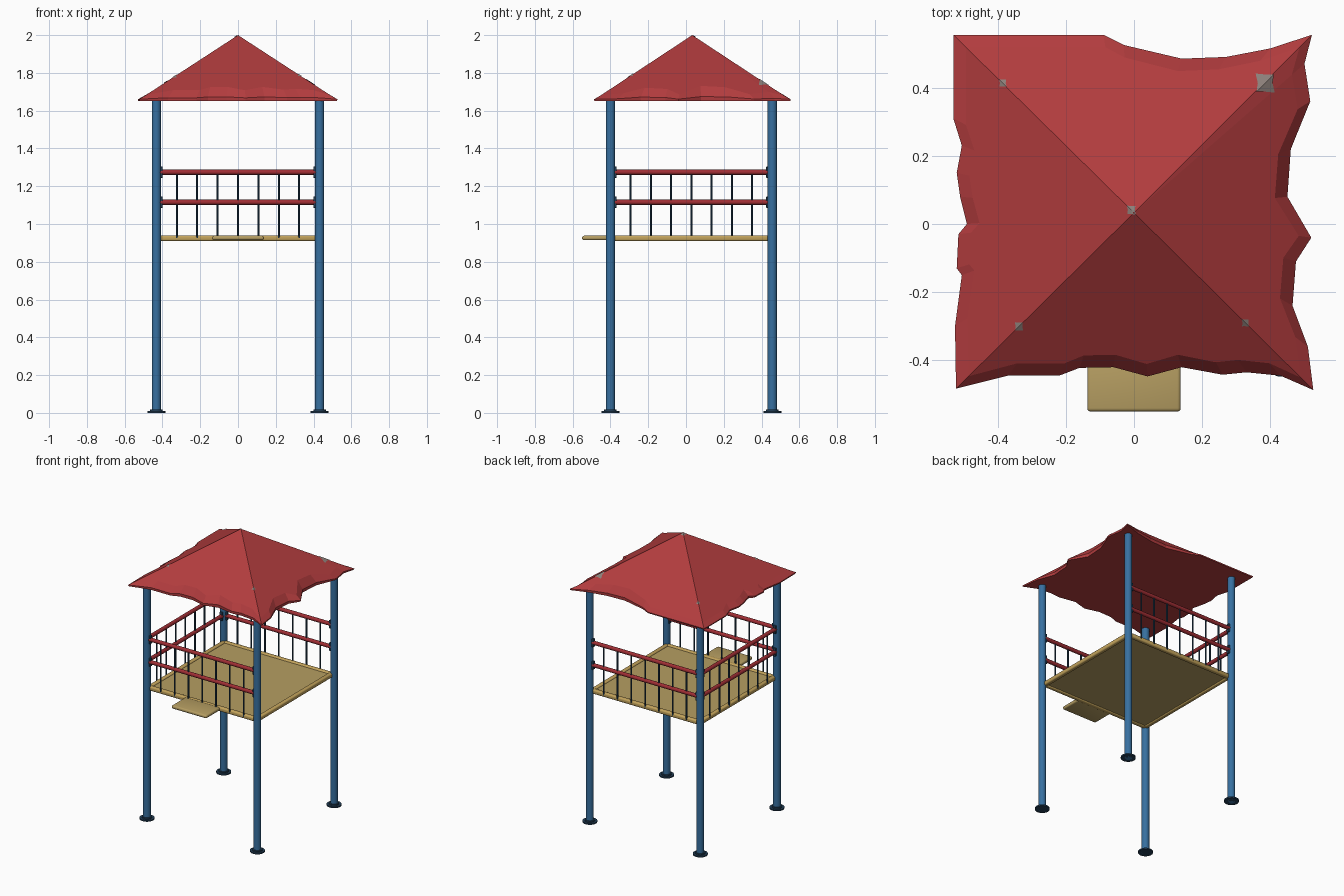
import bpy, bmesh, math
from mathutils import Vector

if "Cube" in bpy.data.objects:
    bpy.data.objects.remove(bpy.data.objects["Cube"])


def material(name, rgb):
    m = bpy.data.materials.new(name)
    m.diffuse_color = [(c / 255 / 12.92 if c < 10 else ((c / 255 + 0.055) / 1.055) ** 2.4)
                       for c in rgb] + [1]
    m.use_nodes = True
    m.node_tree.nodes["Principled BSDF"].inputs["Base Color"].default_value = m.diffuse_color
    return m


RED = material("roof red", (178, 60, 62))
RAIL_RED = material("rail red", (160, 46, 52))
BLUE = material("post blue", (55, 112, 160))
DARK = material("dark blue", (34, 62, 86))
TAN = material("floor tan", (182, 158, 98))
RIM = material("rim tan", (196, 164, 92))
GREY = material("worn grey", (140, 128, 122))

PX, PY0, PY1, CY = 0.432, -0.40, 0.457, 0.033    # post positions, roof centre


def finish(bm, name, mat, smooth=False):
    bmesh.ops.recalc_face_normals(bm, faces=bm.faces)
    me = bpy.data.meshes.new(name)
    bm.to_mesh(me)
    bm.free()
    me.materials.append(mat)
    ob = bpy.data.objects.new(name, me)
    bpy.context.collection.objects.link(ob)
    if smooth:
        bpy.ops.object.select_all(action='DESELECT')
        bpy.context.view_layer.objects.active = ob
        ob.select_set(True)
        bpy.ops.object.shade_smooth_by_angle(angle=math.radians(40))
    return ob


def rod(name, a, b, r, mat, sides=16):
    a, b = Vector(a), Vector(b)
    bm = bmesh.new()
    bmesh.ops.create_cone(bm, cap_ends=True, segments=sides, radius1=r, radius2=r,
                          depth=(b - a).length)
    rot = Vector((0, 0, 1)).rotation_difference(b - a).to_matrix()
    bmesh.ops.rotate(bm, matrix=rot, verts=bm.verts)
    bmesh.ops.translate(bm, vec=(a + b) / 2, verts=bm.verts)
    return finish(bm, name, mat, True)


def box(name, lo, hi, mat, bevel=0.0):
    lo, hi = Vector(lo), Vector(hi)
    bm = bmesh.new()
    bmesh.ops.create_cube(bm, size=1)
    bmesh.ops.scale(bm, vec=hi - lo, verts=bm.verts)
    bmesh.ops.translate(bm, vec=(lo + hi) / 2, verts=bm.verts)
    if bevel:
        bmesh.ops.bevel(bm, geom=bm.edges[:], offset=bevel, segments=3, profile=0.5,
                        affect='EDGES')
    return finish(bm, name, mat, bevel > 0)


# Posts with foot flanges
for sx, sn in ((-1, "left"), (1, "right")):
    for y, fn in ((PY0, "front"), (PY1, "back")):
        x = sx * PX
        rod(f"{fn}_{sn}_post", (x, y, 0), (x, y, 1.665), 0.0245, BLUE, 24)
        rod(f"{fn}_{sn}_foot", (x, y, 0), (x, y, 0.009), 0.048, DARK, 24)
        rod(f"{fn}_{sn}_foot_collar", (x, y, 0.008), (x, y, 0.018), 0.033, DARK, 24)

# Floor panel, rounded rim bars and front step
FX, F0, F1 = 0.42, PY0 + 0.012, PY1 - 0.012
box("floor_panel", (-FX + 0.01, F0 + 0.01, 0.918), (FX - 0.01, F1 - 0.01, 0.932), TAN)
box("rim_front", (-FX, F0 - 0.014, 0.91), (FX, F0 + 0.016, 0.94), RIM, 0.009)
box("rim_back", (-FX, F1 - 0.016, 0.91), (FX, F1 + 0.014, 0.94), RIM, 0.009)
box("rim_left", (-FX - 0.014, F0, 0.91), (-FX + 0.016, F1, 0.94), RIM, 0.009)
box("rim_right", (FX - 0.016, F0, 0.91), (FX + 0.014, F1, 0.94), RIM, 0.009)
box("front_step", (-0.137, -0.55, 0.914), (0.137, F0, 0.938), TAN, 0.01)


# Railings on the front, back and left; the right side is open
def railing(name, a, b):
    a, b = Vector(a), Vector(b)
    d = (b - a).normalized()
    for z, n in ((1.115, "lower"), (1.274, "upper")):
        up = Vector((0, 0, z))
        rod(f"{name}_{n}_rail", a + up, b + up, 0.0135, RAIL_RED, 12)
        for p, s in ((a, 1), (b, -1)):      # clamps on the posts
            q = p + up + d * s * 0.022
            box(f"{name}_{n}_clamp", q - Vector((0.011, 0.011, 0.03)),
                q + Vector((0.011, 0.011, 0.03)), DARK, 0.004)
    for i in range(7):
        p = a.lerp(b, 0.5 + (i - 3) * 0.125)
        rod(f"{name}_baluster", p + Vector((0, 0, 0.925)), p + Vector((0, 0, 1.27)),
            0.0055, DARK, 8)


railing("front_railing", (-PX, PY0, 0), (PX, PY0, 0))
railing("back_railing", (-PX, PY1, 0), (PX, PY1, 0))
railing("left_railing", (-PX, PY0, 0), (-PX, PY1, 0))


# Pyramid roof with a ragged eave
def norm(x, y):
    return max(abs(x) / 0.527, abs(y - CY) / 0.521)


def slope(x, y):
    return 2.0 - 0.343 * norm(x, y)


BACK = [(-.53, .555), (-.09, .555), (-.03, .525), (.14, .485), (.27, .49), (.40, .515)]
RIGHT = [(.522, .555), (.50, .47), (.517, .36), (.46, .22), (.45, .08), (.52, -.04),
         (.475, -.11), (.465, -.24), (.51, -.36)]
FRONT = [(.526, -.487), (.43, -.445), (.33, -.435), (.26, -.442), (.14, -.42), (.04, -.447),
         (-.06, -.42), (-.16, -.422), (-.22, -.445), (-.37, -.445)]
LEFT = [(-.522, -.483), (-.525, -.3), (-.505, -.15), (-.52, -.13), (-.515, -.03), (-.49, 0),
        (-.51, .08), (-.52, .15), (-.505, .23), (-.53, .31)]
bm = bmesh.new()
apex = bm.verts.new((0, CY, 2.0))
base = bm.verts.new((0, CY, 1.652))
ring, rim, low = [], [], []
for x, y in BACK + RIGHT + FRONT + LEFT:
    n = norm(x, y)
    k = (n - 0.07) / n
    rx, ry = x * k, CY + (y - CY) * k
    ring.append(bm.verts.new((rx, ry, slope(rx, ry))))
    rim.append(bm.verts.new((x, y, 1.66 + 0.1 * max(0, 1 - n))))
    low.append(bm.verts.new((x * 0.997, y * 0.997, 1.652)))
for i in range(len(rim)):
    j = (i + 1) % len(rim)
    bm.faces.new((apex, ring[i], ring[j]))
    bm.faces.new((ring[i], rim[i], rim[j], ring[j]))
    bm.faces.new((rim[i], low[i], low[j], rim[j]))
    bm.faces.new((base, low[j], low[i]))
finish(bm, "roof", RED)


# Worn grey patches lying on the roof hips
def patch(name, sx, sy, t, size):
    bm = bmesh.new()
    cx, cy = sx * 0.527 * t, CY + sy * 0.521 * t
    pts = []
    for i in range(8):
        r = size * (1.0, 0.7, 1.1, 0.6)[i % 4]
        a = math.radians(45 + 45 * i)
        pts.append((cx + r * math.cos(a), cy + r * math.sin(a)))
    c = bm.verts.new((cx, cy, slope(cx, cy) + 0.003))
    vs = [bm.verts.new((x, y, slope(x, y) + 0.003)) for x, y in pts]
    for i in range(8):
        bm.faces.new((c, vs[i], vs[(i + 1) % 8]))
    for f in bm.faces:
        f.normal_update()
        if f.normal.z < 0:
            f.normal_flip()
    finish(bm, name, GREY)


patch("worn_patch_corner", 1, 1, 0.73, 0.036)
patch("worn_patch_apex", -1, 1, 0.015, 0.017)
patch("worn_patch_back_left", -1, 1, 0.73, 0.014)
patch("worn_patch_front_left", -1, -1, 0.64, 0.016)
patch("worn_patch_front_right", 1, -1, 0.62, 0.014)
